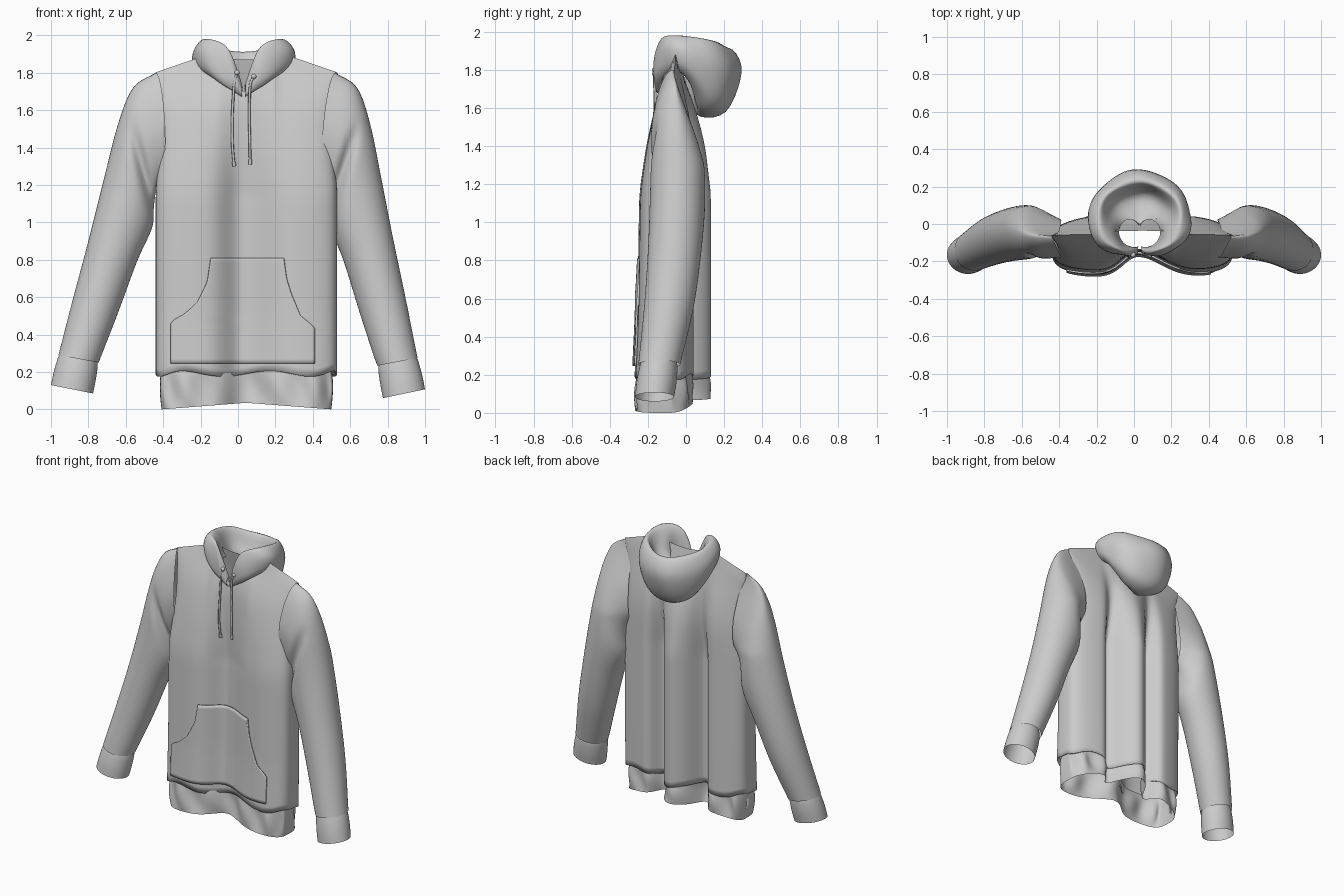
import bpy, bmesh, math

if "Cube" in bpy.data.objects:
    bpy.data.objects.remove(bpy.data.objects["Cube"])

CX = 0.045  # centre line of the torso


def lerp_table(table, z):
    """Lookup of a value in a small (key, value) table."""
    if z <= table[0][0]:
        return table[0][1]
    for (a, va), (b, vb) in zip(table, table[1:]):
        if z <= b:
            return va + (vb - va) * (z - a) / (b - a)
    return table[-1][1]


def soft(table, z):
    return sum(lerp_table(table, z + d) for d in (-.06, -.03, 0, .03, .06)) / 5


def spline(rows, n):
    """Catmull-Rom resample of a list of equal-length tuples."""
    out = []
    m = len(rows) - 1
    for i in range(n + 1):
        f = i / n * m
        j = min(int(f), m - 1)
        t = f - j
        p1, p2 = rows[j], rows[j + 1]
        p0 = rows[j - 1] if j > 0 else [2 * a - b for a, b in zip(p1, p2)]
        p3 = rows[j + 2] if j + 2 <= m else [2 * b - a for a, b in zip(p1, p2)]
        out.append([0.5 * (2 * b + (c - a) * t + (2 * a - 5 * b + 4 * c - d) * t * t
                           + (3 * b - a - 3 * c + d) * t ** 3)
                    for a, b, c, d in zip(p0, p1, p2, p3)])
    return out


def grid_object(name, rows, closed=True):
    """Skin a list of point rows into a smooth shaded sheet or tube."""
    bm = bmesh.new()
    vr = [[bm.verts.new(p) for p in r] for r in rows]
    n = len(rows[0])
    for a, b in zip(vr, vr[1:]):
        for i in range(n if closed else n - 1):
            j = (i + 1) % n
            bm.faces.new((a[i], a[j], b[j], b[i]))
    bmesh.ops.recalc_face_normals(bm, faces=bm.faces)
    for f in bm.faces:
        f.smooth = True
    me = bpy.data.meshes.new(name)
    bm.to_mesh(me)
    bm.free()
    ob = bpy.data.objects.new(name, me)
    bpy.context.collection.objects.link(ob)
    return ob


# --- cloth shape of the torso ---
WIDTH = [(0.2, .485), (1.2, .485), (1.35, .465), (1.5, .455), (1.65, .465), (1.8, .49)]
FRONT = [(0.2, -.275), (0.5, -.26), (1.15, -.25), (1.4, -.215), (1.6, -.175), (1.7, -.145), (1.8, -.1), (1.9, -.06)]
BACK = [(0.2, .06), (1.2, .06), (1.4, .06), (1.55, .04), (1.7, .005), (1.8, -.02), (1.9, -.045)]


def gauss(x, c, w):
    return math.exp(-((x - c) / w) ** 2)


def torso_y(s, x, z, front, squash=1.0):
    f, b = soft(FRONT, z), soft(BACK, z)
    mid, d = (f + b) / 2, (b - f) / 2
    fade = max(0.0, min(1.0, (1.75 - z) / 0.6))
    if front:  # one wide valley down the middle
        side = max(0, 1 - s ** 4) ** 0.25
        y = -d * side + fade * .11 * gauss(x, .02, .11 if x < .02 else .18)
    else:      # central pleat between two deep valleys
        side = max(0, 1 - s * s) ** 0.33
        y = d * side + fade * (.07 * gauss(x, .045, .085)
                               - .11 * (gauss(x, -.125, .055) + gauss(x, .205, .055)))
    return mid + y * squash


def around(n):
    for i in range(n):
        a = 2 * math.pi * i / n
        yield a, math.cos(a), math.sin(a) > 0


def z_top(x, front):
    u = abs(x - CX)
    if u > .2:
        return 1.9 - .1 * (u - .2) / .29
    return 1.9 - (.2 if front else .03) * (1 - (u / .2) ** 2)


# --- torso, with the bottom edge tucked under ---
rows = []
for i in range(-2, 41):
    t = max(0, i / 40)
    tuck = (1, .985, .95)[max(0, -i)]
    row = []
    for a, s, front in around(180):
        x = CX + soft(WIDTH, .2 + 1.6 * t) * s * tuck
        z0 = .19 + .015 * math.sin(a * 6) + .02 * max(0, -i - 1)
        z = z0 + (z_top(x, front) - z0) * t
        close = min(1, max(0, (abs(x - CX) - .15) / .05))
        sq = tuck * (1 - close * (1 - math.sqrt(1 - t ** 10)))
        row.append((x, torso_y(s, x, z, front, sq), z))
    rows.append(row)
grid_object("torso", rows)

# --- gathered hem band ---
rows = []
for k in range(9):
    v = k / 8
    row = []
    for a, s, front in around(180):
        x = CX + .485 * s * (.935 + .02 * math.sin(v * math.pi))
        y = torso_y(s, x, .2, front, .9 + .1 * v)
        ruffle = .016 * math.sin(a * 11 + 1.5 * v) * math.sin(v * math.pi)
        bottom = .035 * (1 - abs(s)) + (0 if front else .04 * (1 - s ** 4))
        row.append((x, y + (-ruffle if front else ruffle), .235 + (bottom - .235) * v))
    rows.append(row)
grid_object("hem_band", rows)

# --- kangaroo pocket laid over the front ---
P_LEFT = [(.25, -.36), (.47, -.36), (.51, -.285), (.57, -.22), (.68, -.165), (.81, -.145)]
P_RIGHT = [(.24, .41), (.44, .41), (.5, .335), (.62, .285), (.7, .26), (.81, .245)]
rows = []
for k in range(25):
    z = .245 + .565 * k / 24
    l, r = lerp_table(P_LEFT, z), lerp_table(P_RIGHT, z)
    row = []
    for i in range(61):
        x = l + (r - l) * i / 60
        row.append((x, torso_y((x - CX) / .485, x, z, True) - .009, z))
    rows.append(row)
pocket = grid_object("front_pocket", rows, closed=False)
sol = pocket.modifiers.new("thickness", 'SOLIDIFY')
sol.thickness = .010
sol.offset = 0

# --- sleeves and cuffs: outer x z, inner x z, y centre, half depth ---
SLEEVE = [(-.44, 1.80, -.42, 1.21, -.065, .115), (-.56, 1.72, -.44, 1.16, -.055, .13),
          (-.64, 1.53, -.45, 1.08, -.045, .14), (-.72, 1.22, -.46, .97, -.045, .145),
          (-.80, .90, -.54, .79, -.06, .14), (-.88, .60, -.64, .52, -.09, .13),
          (-.96, .29, -.745, .25, -.14, .11)]
CUFF = [(-.945, .32, -.755, .28, -.14, .09), (-.965, .27, -.75, .235, -.145, .10),
        (-.985, .20, -.76, .16, -.155, .105), (-1.0, .13, -.775, .085, -.165, .102)]


def limb(name, keys, side, n, bow):
    rows = []
    for k, (ox, oz, ix, iz, yc, d) in enumerate(spline(keys, n)):
        early = max(0, 1 - k / 12) if bow else 0
        row = []
        for i in range(48):
            a = 2 * math.pi * i / 48
            c, s = math.cos(a), math.sin(a)
            x = (ox + ix) / 2 + (ox - ix) / 2 * c
            z = (oz + iz) / 2 + (oz - iz) / 2 * c
            # flatten the cap at the shoulder
            y = yc - d * s * (1 - .2 * early * max(0, c))
            y += min(0, s) * .06 * max(0, z - 1.3) / .3
            x += bow * abs(s) * early
            # pulled crease running down from the armhole
            if s > 0 and .95 < z < 1.55:
                line = -.56 + (1.48 - z) * .27
                y += .04 * gauss(x, line, .03) * math.sin((z - .95) / .6 * math.pi) * s
            if side > 0:
                x = -x + .08 * max(0, (z - .3) / 1.5)
                z -= .03 * max(0, 1 - z) ** 2
            row.append((x, y, z))
        rows.append(row)
    grid_object(name, rows)


for side, label in ((-1, "left"), (1, "right")):
    limb(label + "_sleeve", SLEEVE, side, 42, .04)
    limb(label + "_cuff", CUFF, side, 9, 0)

# --- hood lying on the back: (radius, height) section at five angles from the front ---
HOOD = [(5, .09, 1.68, .10, 1.67, .115, 1.69, .115, 1.72, .10, 1.74, .085, 1.72, .08, 1.69),
        (42, .10, 1.78, .13, 1.72, .165, 1.77, .165, 1.87, .14, 1.94, .115, 1.88, .10, 1.78),
        (90, .16, 1.86, .20, 1.79, .255, 1.83, .265, 1.92, .21, 1.98, .15, 1.93, .11, 1.82),
        (135, .10, 1.80, .14, 1.61, .26, 1.64, .31, 1.82, .26, 1.95, .19, 1.83, .09, 1.80),
        (180, .03, 1.76, .09, 1.57, .25, 1.58, .33, 1.79, .265, 1.91, .19, 1.77, .04, 1.80)]
half = HOOD + [(360 - h[0],) + h[1:] for h in reversed(HOOD[:-1])]
rows = []
for sec in spline(half, 72):
    a = math.radians(sec[0])
    pts = spline([sec[i:i + 2] for i in range(1, 15, 2)], 30)
    row = []
    for i, (r, z) in enumerate(pts):
        # soft wrinkles, strongest on the rim and the inner bowl
        w = .004 * math.sin(i / 30 * math.pi) * math.sin(a * 7 + i * .25)
        row.append((CX - .015 + (r + w) * math.sin(a), -.04 - (r + w) * math.cos(a), z + w * .5))
    rows.append(row)
grid_object("hood", rows, closed=False)


# --- drawstrings with eyelet knots and tips ---
def cord(name, pts, radius):
    cu = bpy.data.curves.new(name, 'CURVE')
    cu.dimensions = '3D'
    cu.bevel_depth = radius
    cu.bevel_resolution = 2
    cu.use_fill_caps = True
    sp = cu.splines.new('POLY')
    sp.points.add(len(pts) - 1)
    for p, co in zip(sp.points, pts):
        p.co = (*co, 1)
    bpy.context.collection.objects.link(bpy.data.objects.new(name, cu))


STRINGS = {"left": [(-.005, 1.80), (-.02, 1.74), (-.03, 1.58), (-.03, 1.42), (-.02, 1.30)],
           "right": [(.085, 1.78), (.065, 1.73), (.06, 1.58), (.063, 1.44), (.065, 1.31)]}
for label, path in STRINGS.items():
    pts = []
    for x, z in spline(path, 20):
        y = min(torso_y((x - CX) / .46, x, z, True) - .012, -.15)
        pts.append((x, y - .015 * max(0, min(1, (z - 1.6) / .1)), z))
    cord(label + "_drawstring", pts, .007)
    cord(label + "_drawstring_tip", pts[-2:], .010)
    bpy.ops.mesh.primitive_uv_sphere_add(segments=16, ring_count=8, radius=.014, location=pts[0])
    bpy.context.object.name = label + "_drawstring_knot"
    bpy.ops.object.shade_smooth()
